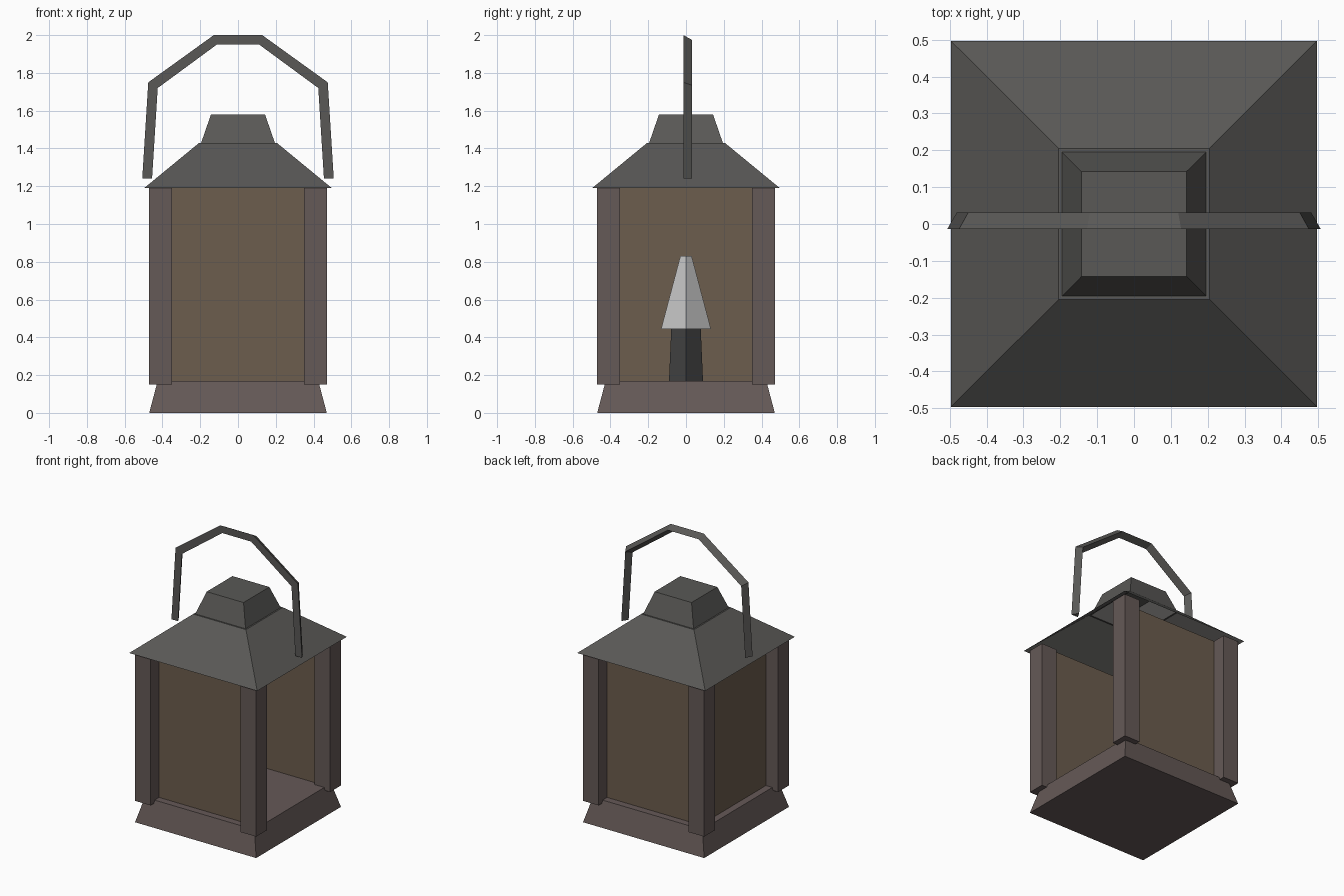
import bpy, bmesh
from math import cos, sin, pi, sqrt

if "Cube" in bpy.data.objects:
    bpy.data.objects.remove(bpy.data.objects["Cube"])


def material(name, rgb):
    m = bpy.data.materials.new(name)
    m.diffuse_color = (*rgb, 1)
    m.use_nodes = True
    m.node_tree.nodes["Principled BSDF"].inputs["Base Color"].default_value = m.diffuse_color
    return m


DARK = material("dark_metal", (0.10, 0.098, 0.093))
WARM = material("warm_metal", (0.13, 0.10, 0.095))
GLASS = material("amber_glass", (0.15, 0.11, 0.075))
WAX = material("dark_wax", (0.06, 0.06, 0.06))
FLAME = material("flame", (0.6, 0.6, 0.6))


def loft(name, rings, mat, bottom=True, top=True, closed=True):
    """Skin a list of point rings, optionally capping both ends."""
    bm = bmesh.new()
    vs = [[bm.verts.new(p) for p in r] for r in rings]
    n = len(rings[0])
    for a, b in zip(vs, vs[1:]):
        for i in range(n if closed else n - 1):
            j = (i + 1) % n
            bm.faces.new((a[i], a[j], b[j], b[i]))
    if bottom:
        bm.faces.new(vs[0][::-1])
    if top:
        bm.faces.new(vs[-1])
    bmesh.ops.recalc_face_normals(bm, faces=bm.faces)
    me = bpy.data.meshes.new(name)
    bm.to_mesh(me)
    bm.free()
    me.materials.append(mat)
    ob = bpy.data.objects.new(name, me)
    bpy.context.collection.objects.link(ob)
    return ob


def square(h, z, cx=0, cy=0):
    return [(cx + sx * h, cy + sy * h, z)
            for sx, sy in ((-1, -1), (1, -1), (1, 1), (-1, 1))]


def diamond(r, z):
    return [(r * cos(i * pi / 2), r * sin(i * pi / 2), z) for i in range(4)]


# Flared base with a flat floor
loft("base", [square(0.47, 0), square(0.425, 0.17)], WARM)

# Four square corner posts
for sx, side in ((-1, "left"), (1, "right")):
    for sy, end in ((-1, "front"), (1, "back")):
        loft(f"{end}_{side}_post",
             [square(0.06, z, sx * 0.41, sy * 0.41) for z in (0.15, 1.19)], WARM)

# Glass panes on front, back and left; the right side is open
P, E = 0.375, 0.35
for name, (a, b) in {"front_pane": ((-E, -P), (E, -P)),
                     "back_pane": ((E, P), (-E, P)),
                     "left_pane": ((-P, E), (-P, -E))}.items():
    loft(name, [[(*a, z), (*b, z)] for z in (0.17, 1.19)], GLASS,
         bottom=False, top=False, closed=False)

# Hollow sheet roof with a narrow ledge, and the cap above it
loft("roof", [square(0.497, 1.19), square(0.205, 1.43), square(0.195, 1.43)],
     DARK, bottom=False, top=False)
loft("roof_cap", [square(0.195, 1.43), square(0.143, 1.58)], DARK, bottom=False)

# Candle and flame
loft("candle", [diamond(0.09, 0.17), diamond(0.078, 0.445)], WAX)
loft("flame", [diamond(0.132, 0.445), diamond(0.03, 0.83)], FLAME)

# Carrying handle: triangular section, flat in front with a ridge behind
outer = [(-0.507, 1.24), (-0.475, 1.75), (-0.128, 2.0)]
inner = [(-0.455, 1.24), (-0.425, 1.72), (-0.112, 1.95)]
outer += [(-x, z) for x, z in outer[::-1]]
inner += [(-x, z) for x, z in inner[::-1]]
loft("handle", [[(ox, -0.014, oz), (ix, -0.014, iz),
                 ((ox + ix) / 2, 0.031, (oz + iz) / 2)]
                for (ox, oz), (ix, iz) in zip(outer, inner)], DARK)
